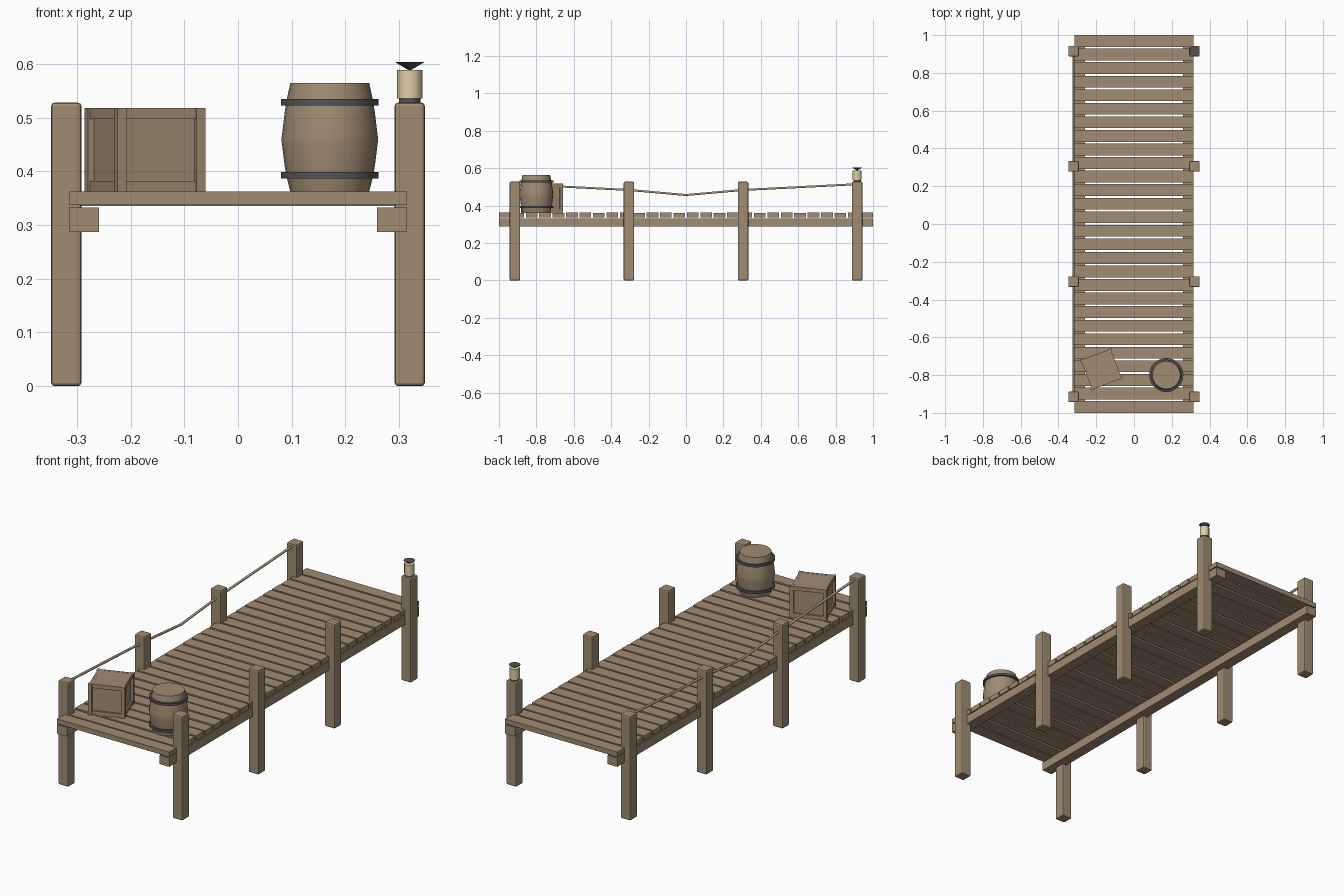
import bpy, bmesh, math
from mathutils import Matrix, Vector

if "Cube" in bpy.data.objects:
    bpy.data.objects.remove(bpy.data.objects["Cube"])


def material(name, rgb):
    m = bpy.data.materials.new(name)
    m.diffuse_color = (*rgb, 1)
    m.use_nodes = True
    m.node_tree.nodes["Principled BSDF"].inputs["Base Color"].default_value = m.diffuse_color
    return m


WOOD = material("wood", (0.35, 0.26, 0.17))
IRON = material("iron", (0.09, 0.09, 0.10))
ROPE = material("rope", (0.40, 0.34, 0.21))
GLASS = material("lamp_glow", (0.75, 0.63, 0.38))


def finish(bm, name, mat, smooth=False):
    bmesh.ops.recalc_face_normals(bm, faces=bm.faces)
    me = bpy.data.meshes.new(name)
    bm.to_mesh(me)
    bm.free()
    ob = bpy.data.objects.new(name, me)
    bpy.context.collection.objects.link(ob)
    me.materials.append(mat)
    if smooth:
        bpy.ops.object.select_all(action='DESELECT')
        bpy.context.view_layer.objects.active = ob
        ob.select_set(True)
        bpy.ops.object.shade_smooth_by_angle(angle=math.radians(35))
    return ob


def add_box(bm, centre, size):
    m = Matrix.Translation(centre) @ Matrix.Diagonal((*size, 1))
    bmesh.ops.create_cube(bm, size=1, matrix=m)


def box(name, centre, size, mat=WOOD, bevel=0):
    bm = bmesh.new()
    add_box(bm, centre, size)
    if bevel:
        bmesh.ops.bevel(bm, geom=bm.edges[:], offset=bevel, segments=2,
                        profile=0.5, affect='EDGES')
    return finish(bm, name, mat)


def lathe(name, x, y, profile, sides, mat, smooth=True):
    """Closed turned shape from (radius, z) points."""
    bm = bmesh.new()
    rings = [[bm.verts.new((x + r * math.cos(2 * math.pi * i / sides),
                            y + r * math.sin(2 * math.pi * i / sides), z))
              for i in range(sides)] for r, z in profile]
    for a, b in zip(rings, rings[1:]):
        for i in range(sides):
            j = (i + 1) % sides
            bm.faces.new((a[i], a[j], b[j], b[i]))
    bm.faces.new(rings[0])
    bm.faces.new(rings[-1])
    return finish(bm, name, mat, smooth)


# Posts and long beams
for side, sx in (("left", -1), ("right", 1)):
    for i, y in enumerate((-0.915, -0.305, 0.305, 0.915)):
        box(f"{side}_post_{i + 1}", (sx * 0.32, y, 0.264),
            (0.056, 0.056, 0.528), bevel=0.006)
    box(f"{side}_beam", (sx * 0.287, 0, 0.31), (0.056, 2, 0.045))

# Deck planks
COUNT = 28
pitch = 2.0 / (COUNT - 0.13)
for i in range(COUNT):
    drop = 0.0015 * (i % 3 == 1)
    box(f"plank_{i + 1}", (0, -1 + pitch * (i + 0.435), 0.350 - drop),
        (0.63, pitch * 0.87, 0.025))

# Barrel with two hoops
BX, BY = 0.171, -0.80
lathe("barrel", BX, BY, [(0.0735, 0.362), (0.081, 0.392), (0.084, 0.41),
                         (0.0895, 0.454), (0.0895, 0.465), (0.084, 0.51),
                         (0.081, 0.53), (0.0735, 0.565)], 24, WOOD)
for n, z in (("lower", 0.393), ("upper", 0.529)):
    lathe(f"{n}_hoop", BX, BY, [(0.0905, z - 0.006), (0.0905, z + 0.006)],
          24, IRON)

# Crate: recessed panels, corner posts and rails, turned on the deck
bm = bmesh.new()
Z0, Z1, H = 0.362, 0.518, 0.0875
add_box(bm, (0, 0, (Z0 + Z1) / 2), (0.152, 0.152, Z1 - Z0 - 0.001))
for sx in (-1, 1):
    for sy in (-1, 1):
        add_box(bm, (sx * (H - 0.009), sy * (H - 0.009), (Z0 + Z1) / 2),
                (0.018, 0.018, Z1 - Z0))
for z in (Z0 + 0.01, Z1 - 0.01):
    for s in (-1, 1):
        add_box(bm, (0, s * (H - 0.010), z), (0.139, 0.012, 0.02))
        add_box(bm, (s * (H - 0.010), 0, z), (0.012, 0.139, 0.02))
crate = finish(bm, "crate", WOOD)
crate.location = (-0.173, -0.769, 0)
crate.rotation_euler.z = math.radians(20.5)

# Lantern on the back right post
LX, LY = 0.32, 0.915
lathe("lantern_base", LX, LY, [(0.020, 0.526), (0.020, 0.536)], 12, IRON)
lathe("lantern_glass", LX, LY, [(0.0235, 0.536), (0.0235, 0.589)], 12, GLASS)
lathe("lantern_cap", LX, LY, [(0.001, 0.588), (0.028, 0.604)], 8, IRON, False)

# Sagging rope along the left posts
cu = bpy.data.curves.new("rope", 'CURVE')
cu.dimensions = '3D'
cu.bevel_depth = 0.006
cu.bevel_resolution = 1
cu.use_fill_caps = True
path = [(-0.915, 0.515), (-0.305, 0.484), (0, 0.457), (0.305, 0.484), (0.915, 0.515)]
sp = cu.splines.new('POLY')
sp.points.add(len(path) - 1)
for p, (y, z) in zip(sp.points, path):
    p.co = (-0.32, y, z, 1)
cu.materials.append(ROPE)
bpy.context.collection.objects.link(bpy.data.objects.new("rope", cu))
